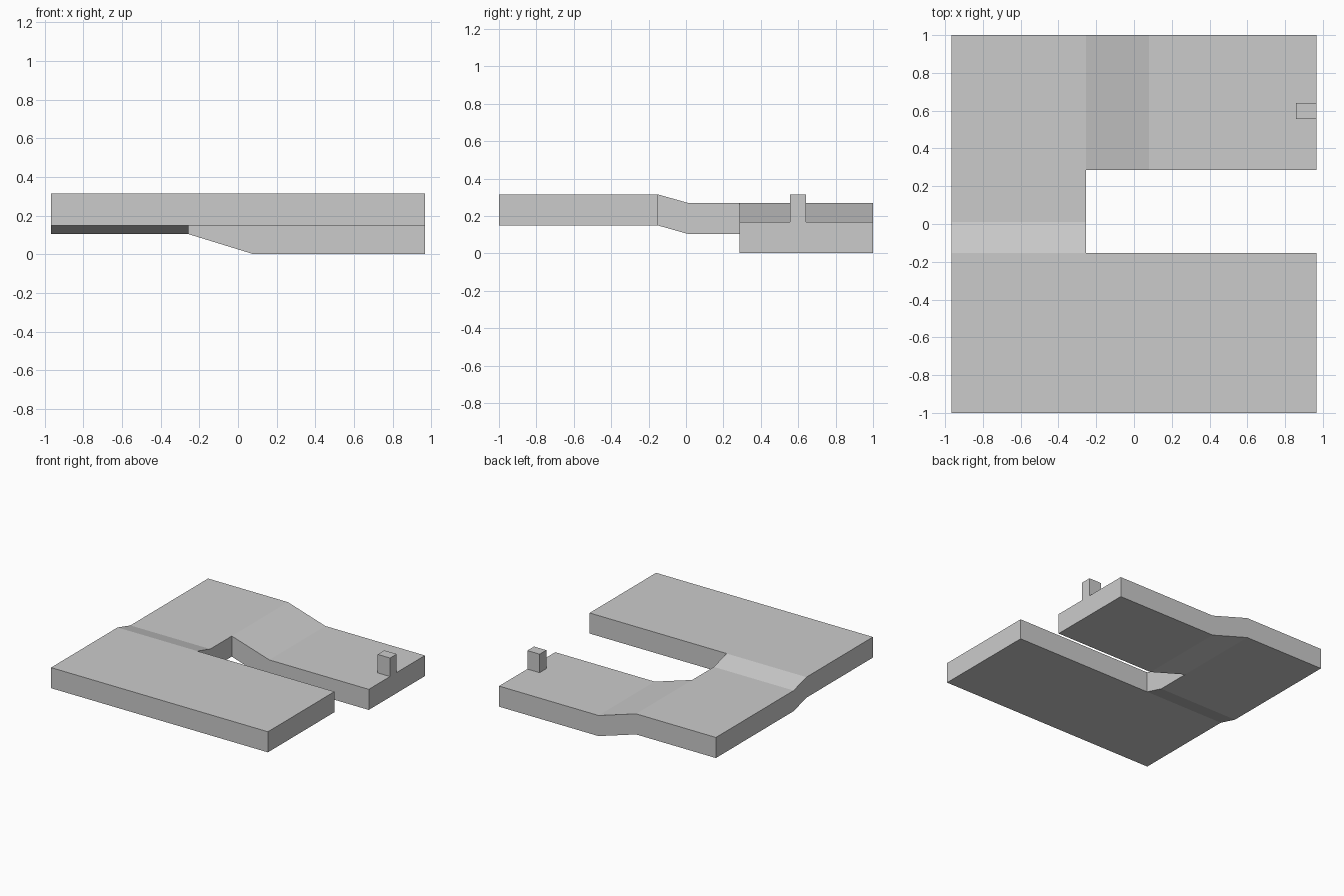
import bpy
import bmesh
from math import radians

if "Cube" in bpy.data.objects:
    bpy.data.objects.remove(bpy.data.objects["Cube"], do_unlink=True)

XS = [-0.967, -0.255, 0.08, 0.967]          # outer edge, ramp start, ramp end, outer edge
YS = [-1.0, -0.153, 0.01, 0.285, 1.0]       # front edge, step start, step end, arm, back edge
HIGH, MID, LOW = 0.316, 0.27, 0.167         # top heights of the three levels
THICK = 0.166


def finish(bm, name):
    bmesh.ops.recalc_face_normals(bm, faces=bm.faces[:])
    mesh = bpy.data.meshes.new(name)
    bm.to_mesh(mesh)
    bm.free()
    obj = bpy.data.objects.new(name, mesh)
    bpy.context.collection.objects.link(obj)
    return obj


def top_height(i, j):
    if j < 2:
        return HIGH
    return MID if i < 2 else LOW


# Stepped plate: top surface on a coarse grid, leaving out the slot cells
bm = bmesh.new()
corners = {}


def corner(i, j):
    if (i, j) not in corners:
        corners[i, j] = bm.verts.new((XS[i], YS[j], top_height(i, j)))
    return corners[i, j]


for j in range(len(YS) - 1):
    for i in range(len(XS) - 1):
        in_slot = i > 0 and j in (1, 2)
        if not in_slot:
            bm.faces.new([corner(i, j), corner(i + 1, j),
                          corner(i + 1, j + 1), corner(i, j + 1)])

# Give the plate its vertical thickness and merge the flat areas
result = bmesh.ops.extrude_face_region(bm, geom=bm.faces[:], use_keep_orig=True)
lower = [g for g in result["geom"] if isinstance(g, bmesh.types.BMVert)]
bmesh.ops.translate(bm, verts=lower, vec=(0, 0, -THICK))
bmesh.ops.recalc_face_normals(bm, faces=bm.faces[:])
bmesh.ops.dissolve_limit(bm, angle_limit=radians(0.5),
                         verts=bm.verts[:], edges=bm.edges[:])
finish(bm, "stepped_plate")

# Small peg standing flush with the left edge of the low arm
bm = bmesh.new()
bmesh.ops.create_cube(bm, size=1)
bmesh.ops.scale(bm, verts=bm.verts[:], vec=(0.11, 0.085, HIGH - LOW))
bmesh.ops.translate(bm, verts=bm.verts[:],
                    vec=(XS[-1] - 0.055, 0.598, (HIGH + LOW) / 2))
finish(bm, "edge_peg")
